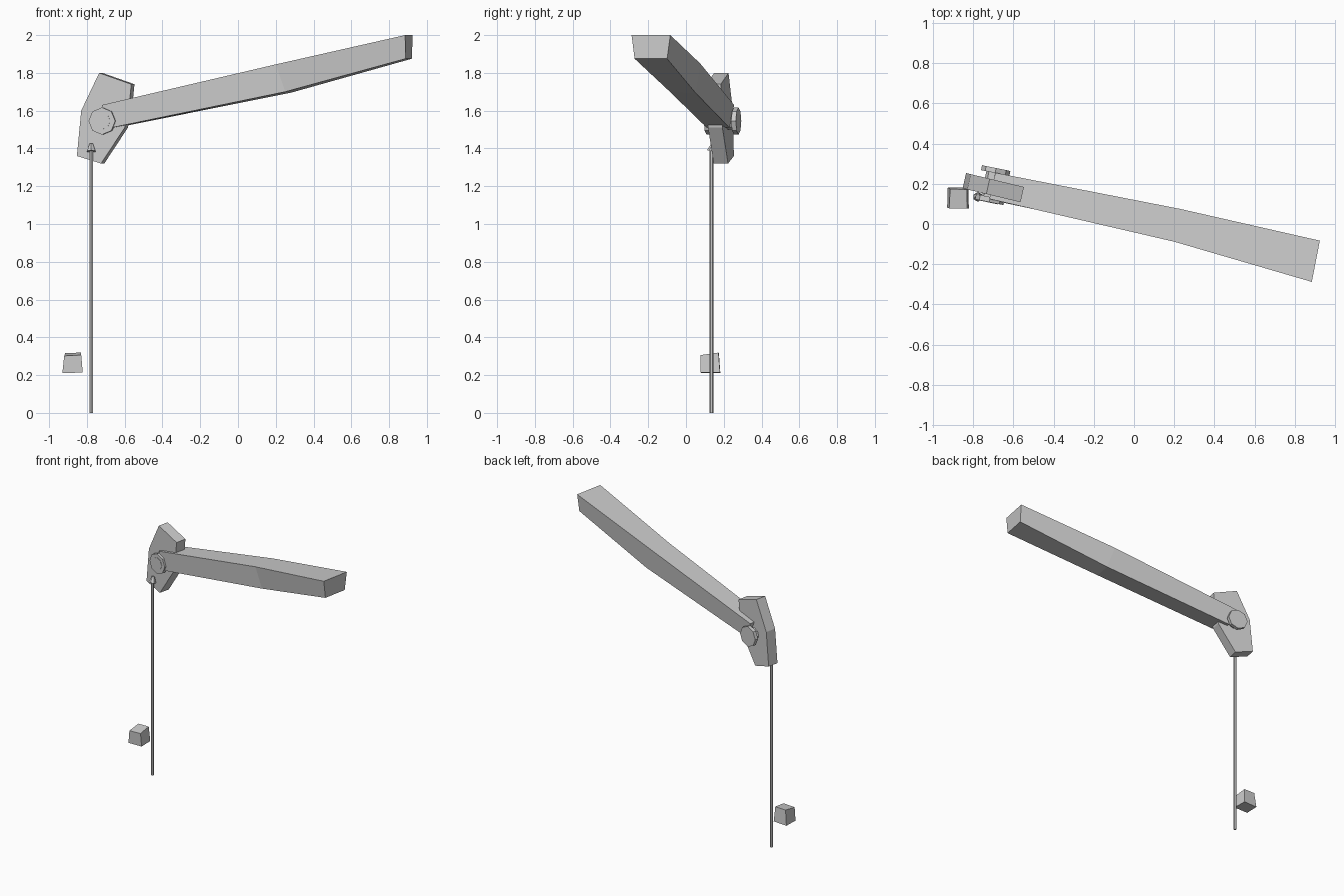
import bpy, bmesh
from mathutils import Vector

if "Cube" in bpy.data.objects:
    bpy.data.objects.remove(bpy.data.objects["Cube"])

grey = bpy.data.materials.new("plain grey")
grey.diffuse_color = (0.6, 0.6, 0.6, 1)
grey.use_nodes = True
grey.node_tree.nodes["Principled BSDF"].inputs["Base Color"].default_value = grey.diffuse_color


def finish(name, bm):
    bmesh.ops.recalc_face_normals(bm, faces=bm.faces)
    mesh = bpy.data.meshes.new(name)
    bm.to_mesh(mesh)
    bm.free()
    mesh.materials.append(grey)
    obj = bpy.data.objects.new(name, mesh)
    bpy.context.collection.objects.link(obj)
    return obj


def loft(name, rings):
    """Skin a list of equal-length point rings and cap both ends."""
    bm = bmesh.new()
    vs = [[bm.verts.new(p) for p in ring] for ring in rings]
    n = len(vs[0])
    for a, b in zip(vs, vs[1:]):
        for i in range(n):
            j = (i + 1) % n
            bm.faces.new((a[i], a[j], b[j], b[i]))
    bm.faces.new(vs[0])
    bm.faces.new(vs[-1])
    return finish(name, bm)


def cylinder(name, start, end, r1, r2, sides):
    a, b = Vector(start), Vector(end)
    bm = bmesh.new()
    bmesh.ops.create_cone(bm, cap_ends=True, segments=sides, radius1=r1,
                          radius2=r2, depth=(b - a).length)
    rot = (b - a).to_track_quat('Z', 'Y')
    for v in bm.verts:
        v.co = rot @ v.co + (a + b) / 2
    return finish(name, bm)


# long beam that widens toward its raised free end
# each ring: bottom front, bottom back, top back, top front
loft("beam", [
    [(-0.67, 0.11, 1.51), (-0.645, 0.23, 1.51), (-0.69, 0.255, 1.63), (-0.72, 0.125, 1.63)],
    [(0.25, -0.085, 1.70), (0.28, 0.05, 1.695), (0.23, 0.075, 1.85), (0.20, -0.088, 1.845)],
    [(0.887, -0.272, 1.875), (0.92, -0.10, 1.875), (0.925, -0.083, 2.0), (0.885, -0.288, 2.0)],
])

# bent bracket plate, thick along the hinge axis
outline = [(-0.73, 1.80), (-0.56, 1.74), (-0.572, 1.62), (-0.595, 1.51),
           (-0.72, 1.32), (-0.848, 1.36), (-0.825, 1.60)]


def plate(offset, shift):
    return [(x + shift, offset - 0.24 * (x + 0.7), z) for x, z in outline]


loft("bracket", [plate(0.142, -0.005), plate(0.218, 0.012)])

# octagonal hinge: through shaft with a flat head on each side
axis = Vector((0.2, 0.98, 0)).normalized()
hub = Vector((-0.703, 0.195, 1.545))
cylinder("hinge_shaft", hub - axis * 0.09, hub + axis * 0.085, 0.045, 0.045, 8)
cylinder("front_hinge_head", hub - axis * 0.088, hub - axis * 0.062, 0.072, 0.072, 8)
cylinder("back_hinge_head", hub + axis * 0.06, hub + axis * 0.085, 0.072, 0.072, 8)

# thin hanging rod with a small pointed fitting at its top
cylinder("rod", (-0.777, 0.135, 0), (-0.777, 0.135, 1.40), 0.010, 0.010, 6)
cylinder("rod_fitting", (-0.777, 0.135, 1.385), (-0.777, 0.145, 1.425), 0.025, 0.010, 6)

# small tapered block beside the rod
loft("block", [
    [(-0.93, 0.082, 0.21), (-0.822, 0.077, 0.214), (-0.825, 0.18, 0.214), (-0.927, 0.182, 0.21)],
    [(-0.92, 0.078, 0.302), (-0.83, 0.076, 0.306), (-0.832, 0.172, 0.319), (-0.915, 0.174, 0.317)],
])
